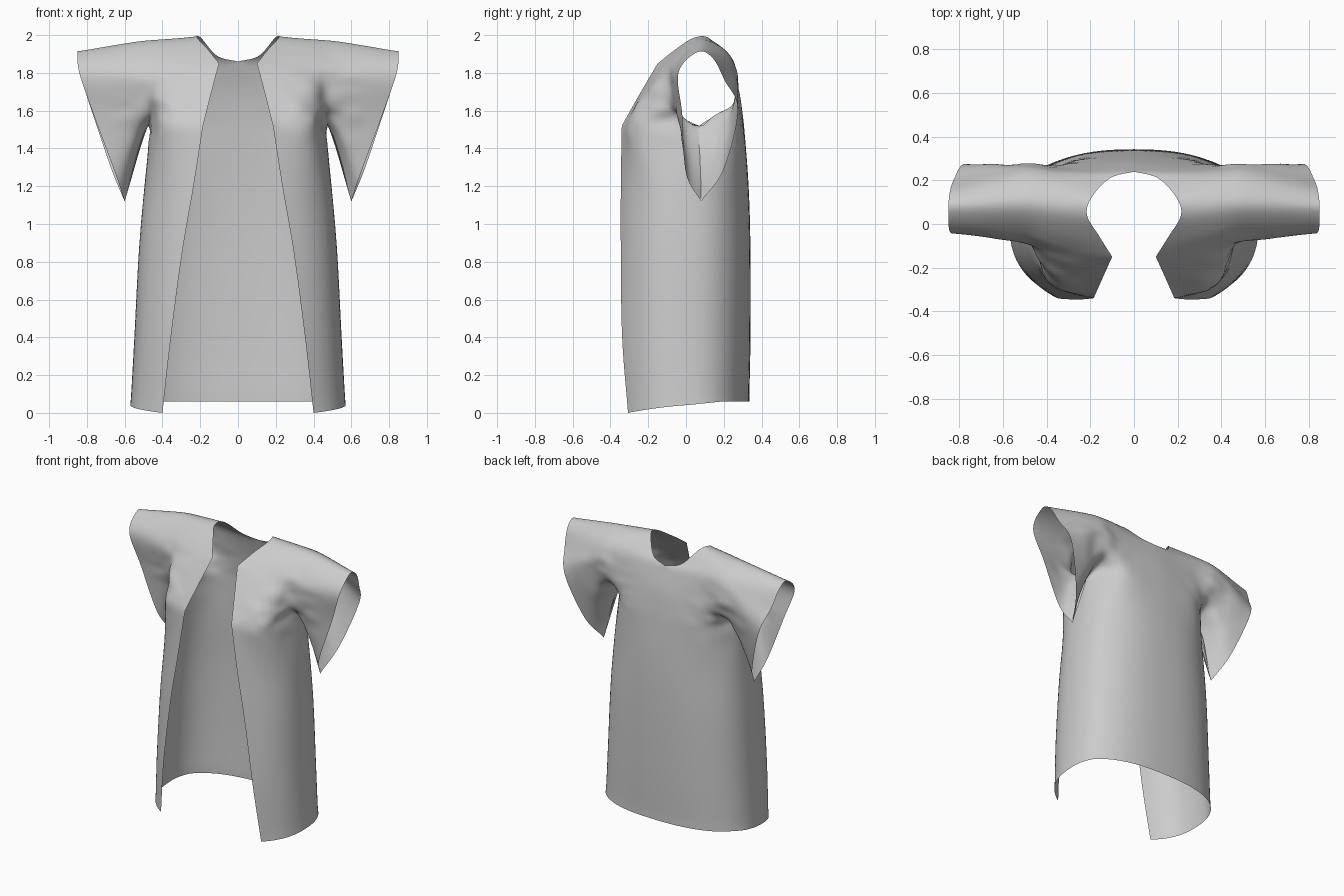
import bpy, bmesh
from math import acos, sin, cos, pi
from mathutils import Vector, noise

if "Cube" in bpy.data.objects:
    bpy.data.objects.remove(bpy.data.objects["Cube"])

K = 10  # samples per spline span


def spline(pts, corners=()):
    """Smooth curve through pts, with sharp breaks at the given corner indices."""
    p = [Vector(v) for v in pts]
    out = []
    last = len(p) - 1
    for i in range(last):
        b, c = p[i], p[i + 1]
        a = p[i - 1] if i > 0 and i not in corners else 2 * b - c
        d = p[i + 2] if i + 2 <= last and i + 1 not in corners else 2 * c - b
        for j in range(K):
            t = j / K
            out.append(0.5 * (2 * b + (c - a) * t + (2 * a - 5 * b + 4 * c - d) * t * t
                              + (3 * b - a - 3 * c + d) * t ** 3))
    out.append(p[last])
    return out


def loft(curves):
    """Interpolate across a list of equally sampled curves."""
    cols = [spline(c) for c in zip(*curves)]
    return [list(r) for r in zip(*cols)]


def section(z, edge, wide, front, back, rise=0):
    """Rounded half section from the front edge (x = edge, y = -front) to the back centre."""
    e = 0.82
    start, side = -acos((edge / wide) ** (1 / e)), 0.15
    front /= sin(-start) ** e
    n = 2 * K
    angles = [start + (side - start) * i / n for i in range(n)]
    angles += [side + (pi / 2 - side) * i / n for i in range(n + 1)]
    return [Vector((wide * max(0, cos(a)) ** e,
                    back * sin(a) ** e if a > 0 else -front * sin(-a) ** e,
                    z + rise * min(1, i / n * 0.8))) for i, a in enumerate(angles)]


# Shoulder arches, each running front -> over the shoulder -> back
neck = [(.185, -.34, 1.52), (.145, -.25, 1.68), (.10, -.15, 1.85), (.16, -.055, 1.925),
        (.215, .04, 1.985), (.195, .12, 1.985), (.11, .21, 1.89), (0, .24, 1.86),
        (0, .285, 1.70), (0, .31, 1.52)]
shoulder = [(.40, -.265, 1.52), (.39, -.215, 1.65), (.39, -.13, 1.78), (.40, -.05, 1.89),
            (.41, .07, 1.975), (.40, .17, 1.95), (.38, .235, 1.88), (.35, .26, 1.77),
            (.34, .27, 1.65), (.33, .275, 1.52)]
armpit = [(.475, .07, 1.52), (.485, -.04, 1.58), (.505, -.08, 1.69), (.53, -.065, 1.83),
          (.55, .07, 1.96), (.55, .18, 1.93), (.54, .25, 1.85), (.52, .275, 1.75),
          (.495, .23, 1.60), (.475, .07, 1.52)]
cuff = [(.60, .08, 1.12), (.65, 0, 1.27), (.765, -.02, 1.58), (.84, -.04, 1.80),
        (.85, .06, 1.91), (.845, .14, 1.88), (.825, .205, 1.76), (.775, .275, 1.60),
        (.67, .20, 1.29), (.60, .08, 1.12)]
upper = loft([spline(neck, (2, 7)), spline(shoulder), spline(armpit), spline(cuff)])

# Body hanging from the lower ends of the arches down to the hem
chest = [r[0] for r in upper[:2 * K + 1]] + [r[-1] for r in upper[:2 * K]][::-1]
body = loft([chest,
             section(1.2, .235, .497, .345, .333),
             section(.85, .295, .527, .345, .343),
             section(.4, .355, .55, .338, .343),
             section(0, .40, .57, .307, .336, .06)])

# Sew the panels together, both sides
bm = bmesh.new()
for side in (1, -1):
    for grid in (upper, body):
        vs = [[bm.verts.new((p.x * side, p.y, p.z)) for p in row] for row in grid]
        for r0, r1 in zip(vs, vs[1:]):
            for i in range(len(r0) - 1):
                bm.faces.new((r0[i], r0[i + 1], r1[i + 1], r1[i]))
bmesh.ops.remove_doubles(bm, verts=bm.verts, dist=0.0005)
bmesh.ops.recalc_face_normals(bm, faces=bm.faces)

# Relax the seams, then add soft cloth folds around the armpits
inner = [v for v in bm.verts if not v.is_boundary]
for _ in range(8):
    bmesh.ops.smooth_vert(bm, verts=inner, factor=0.5,
                          use_axis_x=True, use_axis_y=True, use_axis_z=True)
bm.normal_update()
moves = []
for v in inner:
    p = v.co
    d = (Vector((abs(p.x), 0, p.z)) - Vector((.46, 0, 1.64))).length
    w = max(0, 1 - d / .28)
    moves.append((v, v.normal * w * .02 * noise.noise(Vector((p.x * 8, p.y * 7, p.z * 13)))))
for v, m in moves:
    v.co += m

mesh = bpy.data.meshes.new("open_front_robe")
bm.to_mesh(mesh)
bm.free()
robe = bpy.data.objects.new("open_front_robe", mesh)
bpy.context.collection.objects.link(robe)
for poly in mesh.polygons:
    poly.use_smooth = True
